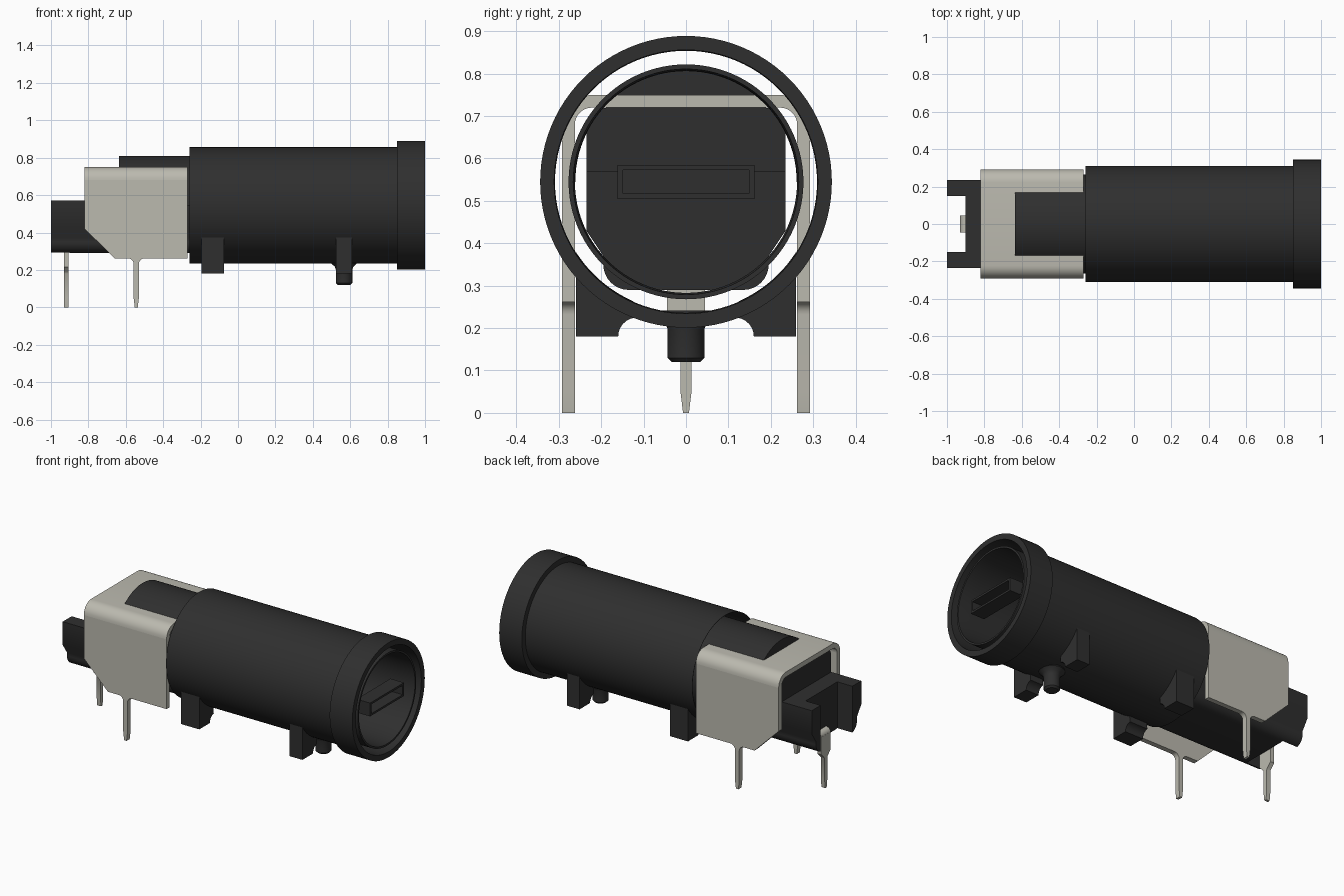
import bpy, bmesh, math

cube = bpy.data.objects.get("Cube")
if cube:
    bpy.data.objects.remove(cube, do_unlink=True)

CZ = 0.545  # height of the barrel axis


def material(name, rgb):
    m = bpy.data.materials.new(name)
    m.use_nodes = True
    m.diffuse_color = (*rgb, 1)
    b = m.node_tree.nodes["Principled BSDF"]
    b.inputs["Base Color"].default_value = (*rgb, 1)
    b.inputs["Roughness"].default_value = 0.6
    return m


BLACK = material("black_plastic", (0.028, 0.028, 0.028))
STEEL = material("tinned_metal", (0.50, 0.49, 0.43))


def finish(name, bm, mat):
    bmesh.ops.recalc_face_normals(bm, faces=bm.faces)
    me = bpy.data.meshes.new(name)
    bm.to_mesh(me)
    bm.free()
    me.materials.append(mat)
    ob = bpy.data.objects.new(name, me)
    bpy.context.collection.objects.link(ob)
    bpy.ops.object.select_all(action='DESELECT')
    ob.select_set(True)
    bpy.context.view_layer.objects.active = ob
    bpy.ops.object.shade_smooth_by_angle(angle=math.radians(35))
    return ob


def prism(name, pts, axis, a, b, mat):
    """Extrude an outline along x (points are y,z) or y (points are x,z)."""
    bm = bmesh.new()
    at = (lambda u, v: (a, u, v)) if axis == 'x' else (lambda u, v: (u, a, v))
    face = bm.faces.new([bm.verts.new(at(u, v)) for u, v in pts])
    ext = bmesh.ops.extrude_face_region(bm, geom=[face])
    d = (b - a, 0, 0) if axis == 'x' else (0, b - a, 0)
    bmesh.ops.translate(bm, vec=d, verts=[g for g in ext["geom"] if isinstance(g, bmesh.types.BMVert)])
    return finish(name, bm, mat)


def box(name, x0, x1, y0, y1, z0, z1, mat):
    return prism(name, [(y0, z0), (y1, z0), (y1, z1), (y0, z1)], 'x', x0, x1, mat)


def ring(name, section, mat, a0=0, a1=360, steps=96):
    """Turn a closed (x, radius) section around the barrel axis."""
    bm = bmesh.new()
    full = a1 - a0 == 360
    rows = []
    for i in range(steps if full else steps + 1):
        t = math.radians(a0 + (a1 - a0) * i / steps)
        rows.append([bm.verts.new((x, r * math.cos(t), CZ + r * math.sin(t))) for x, r in section])
    n = len(section)
    for i in range(steps):
        p, q = rows[i], rows[(i + 1) % len(rows)]
        for j in range(n):
            k = (j + 1) % n
            bm.faces.new((p[j], p[k], q[k], q[j]))
    if not full:
        bm.faces.new(rows[0])
        bm.faces.new(rows[-1])
    return finish(name, bm, mat)


def arc(cx, cz, r, d0, d1, n=8):
    return [(cx + r * math.cos(math.radians(d0 + (d1 - d0) * i / n)),
             cz + r * math.sin(math.radians(d0 + (d1 - d0) * i / n))) for i in range(n + 1)]


def mirror_y(pts):
    return [(-u, v) for u, v in reversed(pts)]


# Outer barrel with its thicker front collar
ring("barrel", [(-0.26, 0.309), (-0.26, 0.311), (0.85, 0.311), (0.85, 0.344), (1.0, 0.344), (1.0, 0.311),
                (0.86, 0.309)], BLACK)

# Inner sleeve, its front rim, and the upper half that runs on under the bracket
ring("inner_sleeve", [(-0.26, 0.262), (-0.26, 0.265), (0.9, 0.265), (0.9, 0.277), (0.99, 0.277), (0.99, 0.266),
                      (0.9, 0.262)], BLACK)
ring("rear_sleeve", [(-0.635, 0.261), (-0.635, 0.265), (-0.26, 0.265), (-0.26, 0.261)], BLACK, 0, 180, 48)
prism("rear_sleeve_end", arc(0, CZ, 0.264, 44, 136, 24), 'x', -0.635, -0.625, BLACK)

# Screwdriver slot in the cap: a shallow framed pocket
for s in (-1, 1):
    box("slot_end", 0.9, 0.99, s * 0.155 - 0.006, s * 0.155 + 0.006, 0.505, 0.585, BLACK)
    z = CZ + s * 0.034
    box("slot_side", 0.9, 0.99, -0.155, 0.155, z - 0.006, z + 0.006, BLACK)
box("slot_floor", 0.9, 0.91, -0.155, 0.155, 0.51, 0.58, BLACK)

# Fuse carrier: long lower body with rounded underside and two rear arms
flank = arc(0.135, 0.35, 0.06, -90, 0) + [(0.195, 0.37), (0.235, 0.43), (0.235, 0.57)]
prism("carrier_body", flank + mirror_y(flank), 'x', -0.9, -0.26, BLACK)
arm = [(0.15, 0.292)] + flank[2:] + [(0.15, 0.57)]
prism("carrier_arm_back", arm, 'x', -1.0, -0.9, BLACK)
prism("carrier_arm_front", mirror_y(arm), 'x', -1.0, -0.9, BLACK)
upper = [(0.235, 0.57)] + arc(0.185, 0.67, 0.05, 0, 90)
prism("carrier_wall", upper + mirror_y(upper), 'x', -0.80, -0.76, BLACK)

# Metal bracket: bent top with a side plate and solder pin each side
outer = arc(0.222, 0.68, 0.07, 0, 90)
inner = arc(0.222, 0.68, 0.04, 0, 90)
half_out, half_in = outer, inner
prism("bracket_top", half_out + mirror_y(half_out) + [(-u, v) for u, v in half_in]
      + [(u, v) for u, v in reversed(half_in)], 'x', -0.82, -0.27, STEEL)
side = ([(-0.82, 0.68), (-0.82, 0.42), (-0.66, 0.262)]
        + arc(-0.588, 0.232, 0.03, 90, 0, 6)
        + [(-0.558, 0.05), (-0.552, 0.0), (-0.536, 0.0), (-0.53, 0.05)]
        + arc(-0.5, 0.232, 0.03, 180, 90, 6)
        + [(-0.27, 0.262), (-0.27, 0.68)])
for s, label in ((-1, "front"), (1, "back")):
    prism("bracket_side_" + label, side, 'y', s * 0.262, s * 0.292, STEEL)

# Rear contact: wide tab bent into the carrier and narrowing to a pin
half = [(0.007, 0.0), (0.013, 0.05), (0.013, 0.18), (0.02, 0.19), (0.045, 0.215), (0.045, 0.32)]
prism("rear_contact", half + mirror_y(half), 'x', -0.93, -0.905, STEEL)
bend = arc(-0.9, 0.315, 0.03, 180, 90, 6) + [(-0.88, 0.345), (-0.88, 0.315), (-0.905, 0.315)]
prism("rear_contact_bend", bend, 'y', -0.045, 0.045, STEEL)

# Feet under the barrel, following its curve
a_in, a_out = math.acos(0.125 / 0.308), math.acos(0.26 / 0.308)
foot = ([(0.26, 0.18)]
        + arc(0, CZ, 0.308, -math.degrees(a_out), -math.degrees(a_in), 10)
        + arc(0.115, 0.18, 0.045, 80, 0, 6))
for x0, x1, label in ((-0.195, -0.075, "rear"), (0.525, 0.61, "front")):
    prism(label + "_foot_left", foot, 'x', x0, x1, BLACK)
    prism(label + "_foot_right", mirror_y(foot), 'x', x0, x1, BLACK)

# Locating peg: flared at the barrel, chamfered at the tip
bm = bmesh.new()
rows = []
for r, z in ((0.034, 0.12), (0.044, 0.13), (0.044, 0.2), (0.05, 0.218), (0.07, 0.235), (0.07, 0.242)):
    rows.append([bm.verts.new((0.567 + r * math.cos(i * math.pi / 16), r * math.sin(i * math.pi / 16), z))
                 for i in range(32)])
for p, q in zip(rows, rows[1:]):
    for i in range(32):
        j = (i + 1) % 32
        bm.faces.new((p[i], p[j], q[j], q[i]))
bm.faces.new(rows[0])
bm.faces.new(rows[-1])
finish("locating_peg", bm, BLACK)
